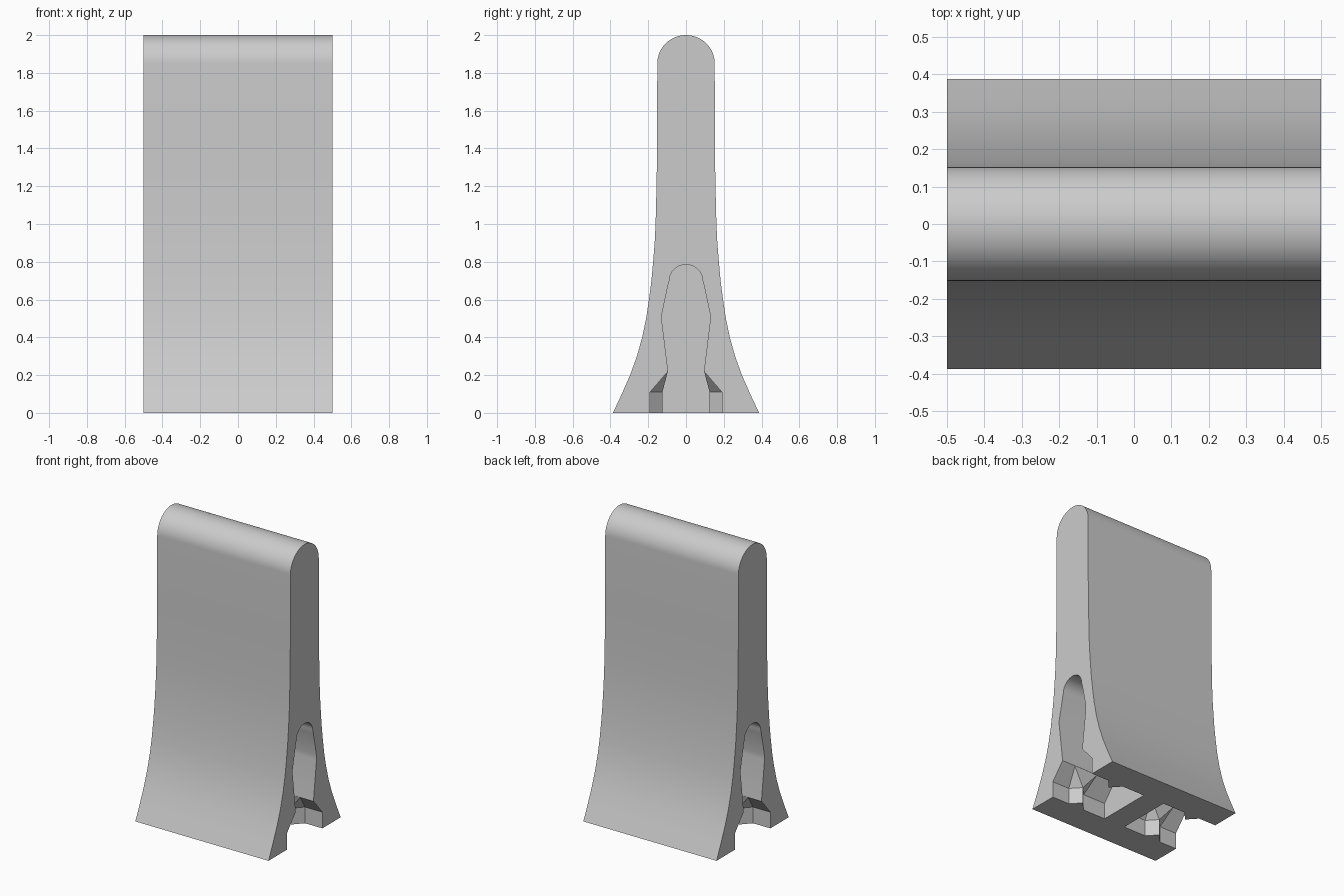
import bpy, bmesh, math

if "Cube" in bpy.data.objects:
    bpy.data.objects.remove(bpy.data.objects["Cube"])

grey = bpy.data.materials.new("light_grey")
grey.diffuse_color = (0.6, 0.6, 0.6, 1)
grey.use_nodes = True
grey.node_tree.nodes["Principled BSDF"].inputs["Base Color"].default_value = grey.diffuse_color


def new_object(name, bm):
    bmesh.ops.recalc_face_normals(bm, faces=bm.faces)
    mesh = bpy.data.meshes.new(name)
    bm.to_mesh(mesh)
    bm.free()
    mesh.materials.append(grey)
    obj = bpy.data.objects.new(name, mesh)
    bpy.context.collection.objects.link(obj)
    return obj


def extrude_half_profile(name, half, x0, x1):
    """Mirror a (y, z) half profile and extrude it along x."""
    loop = half + [(-y, z) for y, z in reversed(half) if y > 1e-5]
    bm = bmesh.new()
    face = bm.faces.new([bm.verts.new((x0, y, z)) for y, z in loop])
    moved = bmesh.ops.extrude_face_region(bm, geom=[face])["geom"]
    bmesh.ops.translate(bm, vec=(x1 - x0, 0, 0),
                        verts=[v for v in moved if isinstance(v, bmesh.types.BMVert)])
    return new_object(name, bm)


def hull(name, points):
    bm = bmesh.new()
    for p in points:
        bm.verts.new(p)
    bmesh.ops.convex_hull(bm, input=bm.verts)
    return new_object(name, bm)


def cut(target, cutter):
    mod = target.modifiers.new("cut", 'BOOLEAN')
    mod.operation, mod.solver, mod.object = 'DIFFERENCE', 'EXACT', cutter
    bpy.context.view_layer.objects.active = target
    bpy.ops.object.modifier_apply(modifier=mod.name)
    bpy.data.objects.remove(cutter)


def arc(radius, zc, height, steps):
    return [(radius * math.cos(i * math.pi / 2 / steps),
             zc + height * math.sin(i * math.pi / 2 / steps)) for i in range(steps + 1)]


# Flared barrier body with a rounded top
side = [(.387, 0), (.34, .1), (.296, .2), (.26, .3), (.232, .4), (.211, .5),
        (.196, .6), (.183, .7), (.174, .8), (.166, .9), (.161, 1), (.156, 1.2), (.153, 1.4)]
body = extrude_half_profile("barrier_body", side + arc(.152, 1.85, .15, 16), -.5, .5)

# Keyhole socket in each end, narrowed by a pair of pointed prongs
slot = [(.19, -.1), (.19, .11), (.095, .22), (.128, .49), (.128, .52), (.094, .68)]
for sx in (-1, 1):
    socket = extrude_half_profile("socket_cutter", slot + arc(.088, .7, .085, 10),
                                  sx * .08, sx * .6)
    for sy in (-1, 1):
        base = [(.37, .25), (.37, .19), (.31, .125), (.25, .19), (.25, .25)]
        top = [(.40, .096), (.22, .096), (.40, .25), (.22, .25)]
        low = [(sx * x, sy * y, z) for x, y in base for z in (-.2, .11)]
        high = [(sx * x, sy * y, .11) for x, y in base] + [(sx * x, sy * y, .22) for x, y in top]
        cut(socket, hull("prong_lower", low))
        cut(socket, hull("prong_upper", high))
    cut(body, socket)

# Smooth curved sides, crisp edges
bpy.ops.object.select_all(action='DESELECT')
body.select_set(True)
bpy.context.view_layer.objects.active = body
bpy.ops.object.shade_smooth_by_angle(angle=math.radians(25))
